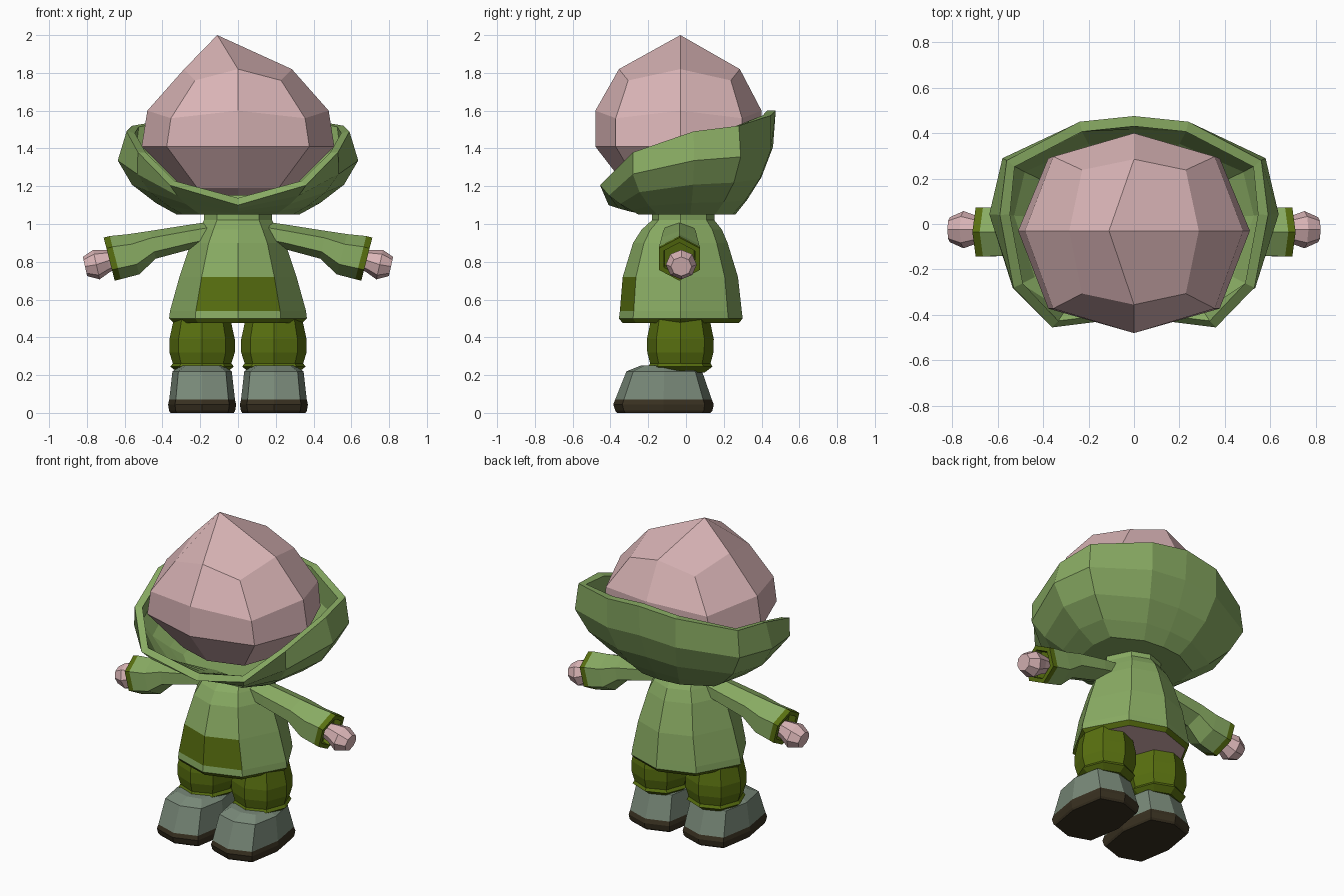
import bpy, bmesh, math

if "Cube" in bpy.data.objects:
    bpy.data.objects.remove(bpy.data.objects["Cube"])


def material(name, rgb):
    m = bpy.data.materials.new(name)
    m.diffuse_color = (*rgb, 1)
    m.use_nodes = True
    m.node_tree.nodes["Principled BSDF"].inputs["Base Color"].default_value = m.diffuse_color
    return m


PINK = material("pale pink", (0.70, 0.46, 0.47))
GREEN = material("leaf green", (0.25, 0.41, 0.125))
OLIVE = material("dark olive", (0.098, 0.16, 0.005))
GREY = material("boot grey", (0.19, 0.25, 0.19))
BROWN = material("sole brown", (0.04, 0.03, 0.015))


def ring8(z, x, yf, yb, cx=0, cy=None, k=(0.72, 0.72), dz=0):
    """Eight-sided level ring; even points on the axes, odd points on the corners."""
    cy = (yf + yb) / 2 if cy is None else cy
    out = []
    for j in range(8):
        sx = (0, 1, 1, 1, 0, -1, -1, -1)[j]
        sy = (-1, -1, 0, 1, 1, 1, 0, -1)[j]
        kx, ky = k if j % 2 else (1, 1)
        depth = cy - yf if sy < 0 else yb - cy
        out.append((cx + sx * kx * x, cy + sy * ky * depth, z + (dz if j % 2 else 0)))
    return out


def tube_ring(n, x, z, ry, rz, cy, tilt):
    """Ring across the x axis, leaning by tilt."""
    out = []
    for j in range(n):
        a = 2 * math.pi * j / n
        h = rz * math.cos(a)
        out.append((x + h * math.sin(tilt), cy + ry * math.sin(a), z + h * math.cos(tilt)))
    return out


def loft(name, rings, mats, rule=lambda i, j: 0, cap_start=0, cap_end=0, apex=None, mirror=False):
    """Skin the rings; caps take a material index, or None to stay open."""
    bm = bmesh.new()
    vs = [[bm.verts.new(p) for p in r] for r in rings]
    n = len(rings[0])
    for i in range(len(vs) - 1):
        for j in range(n):
            k = (j + 1) % n
            f = bm.faces.new((vs[i][j], vs[i][k], vs[i + 1][k], vs[i + 1][j]))
            f.material_index = rule(i, j)
    if cap_start is not None:
        bm.faces.new(vs[0]).material_index = cap_start
    if apex:
        tip, top = bm.verts.new(apex), vs[-1]
        for j in range(1, n, 2):
            bm.faces.new((tip, top[j - 1], top[j], top[(j + 1) % n]))
    elif cap_end is not None:
        bm.faces.new(vs[-1]).material_index = cap_end
    bmesh.ops.recalc_face_normals(bm, faces=bm.faces)
    me = bpy.data.meshes.new(name)
    bm.to_mesh(me)
    bm.free()
    for m in mats:
        me.materials.append(m)
    ob = bpy.data.objects.new(name, me)
    bpy.context.collection.objects.link(ob)
    if mirror:
        mod = ob.modifiers.new("mirror", "MIRROR")
        mod.use_mirror_merge = False
    return ob


# Head: faceted bulb with an off-centre tip
K = (0.74, 0.76)
loft("head", [
    ring8(1.15, 0.16, -0.20, 0.14, cy=-0.03, k=K),
    ring8(1.19, 0.29, -0.31, 0.24, cy=-0.03, k=K),
    ring8(1.41, 0.51, -0.48, 0.39, cy=-0.03, k=K),
    ring8(1.60, 0.48, -0.48, 0.40, cy=-0.03, k=K, dz=-0.04),
    ring8(1.82, 0.285, -0.355, 0.285, cy=-0.03, k=(0.8, 0.85), dz=-0.06),
], [PINK], apex=(-0.11, -0.03, 2.0))

# Hood: bowl swept from a small base out to a slanted rim (x, y, z, belly)
rim = [(0, -0.41, 1.10, 0.03), (0.36, -0.455, 1.205, 0.06), (0.53, -0.28, 1.38, 0.18),
       (0.59, 0.04, 1.49, 0.26), (0.56, 0.28, 1.52, 0.21), (0.24, 0.45, 1.575, 0.17),
       (0, 0.475, 1.60, 0.14)]
rim += [(-x, y, z, b) for x, y, z, b in rim[-2:0:-1]]
rows = []
for t in (0, 0.14, 0.36, 0.65, 1):
    row = []
    for x, y, z, b in rim:
        s = 0.55 + 0.45 * t + 4 * b * t * (1 - t)
        row.append((x * s, y * s, 1.05 + t * (z - 1.05)))
    rows.append(row)
hood = loft("hood", rows, [GREEN], cap_end=None)
solid = hood.modifiers.new("thickness", "SOLIDIFY")
solid.thickness = 0.045
solid.offset = -1

# Tunic: flared body, front pocket faces and hem in olive
KB = (0.62, 0.77)
body = [(1.06, 0.18, -0.18, 0.15), (1.02, 0.18, -0.18, 0.15), (0.97, 0.21, -0.235, 0.19),
        (0.90, 0.25, -0.28, 0.22), (0.72, 0.31, -0.335, 0.275), (0.54, 0.36, -0.35, 0.295),
        (0.50, 0.365, -0.355, 0.30), (0.475, 0.34, -0.335, 0.28)]
loft("tunic", [ring8(*r, cy=-0.03, k=KB) for r in body], [GREEN, OLIVE, PINK],
     rule=lambda i, j: 1 if i == 6 or (i == 4 and j in (0, 7)) else 0, cap_end=2)

# Sleeves: six-sided, ending in a hollow olive cuff
arm = [(0.13, 0.955, 0.085, 0.06, 0), (0.26, 0.93, 0.10, 0.065, 0.1), (0.45, 0.89, 0.11, 0.075, 0.2),
       (0.55, 0.84, 0.12, 0.11, 0.25), (0.65, 0.822, 0.125, 0.118, 0.25), (0.682, 0.814, 0.125, 0.118, 0.25),
       (0.682, 0.814, 0.095, 0.09, 0.25), (0.64, 0.822, 0.09, 0.085, 0.25)]
loft("sleeve", [tube_ring(6, x, z, ry, rz, -0.035, t) for x, z, ry, rz, t in arm], [GREEN, OLIVE],
     rule=lambda i, j: int(i >= 4), cap_end=1, mirror=True)

# Hands
hand = [(0.63, 0.815, 0.045, 0.045), (0.69, 0.805, 0.06, 0.06), (0.75, 0.785, 0.082, 0.08),
        (0.81, 0.775, 0.055, 0.052)]
loft("hand", [tube_ring(8, x, z, ry, rz, -0.025, 0.22) for x, z, ry, rz in hand], [PINK], mirror=True)

# Trouser legs: puffy, with a gathered ankle
leg = [(0.215, 0.13, 0.13), (0.245, 0.168, 0.17), (0.262, 0.155, 0.16), (0.32, 0.173, 0.175),
       (0.39, 0.173, 0.177), (0.52, 0.145, 0.15)]
loft("trouser_leg", [ring8(z, x, -0.03 - y, -0.03 + y, cx=0.19) for z, x, y in leg], [OLIVE], mirror=True)

# Boots: brown sole, grey upper sloping back from the toe
boot = [(0, 0.168, -0.365, 0.13), (0.012, 0.175, -0.375, 0.14), (0.045, 0.18, -0.385, 0.147),
        (0.07, 0.174, -0.375, 0.137), (0.22, 0.157, -0.315, 0.085), (0.25, 0.11, -0.24, 0.0)]
loft("boot", [ring8(*r, cx=0.19, k=(0.8, 0.82)) for r in boot], [BROWN, GREY],
     rule=lambda i, j: int(i >= 3), cap_end=1, mirror=True)
